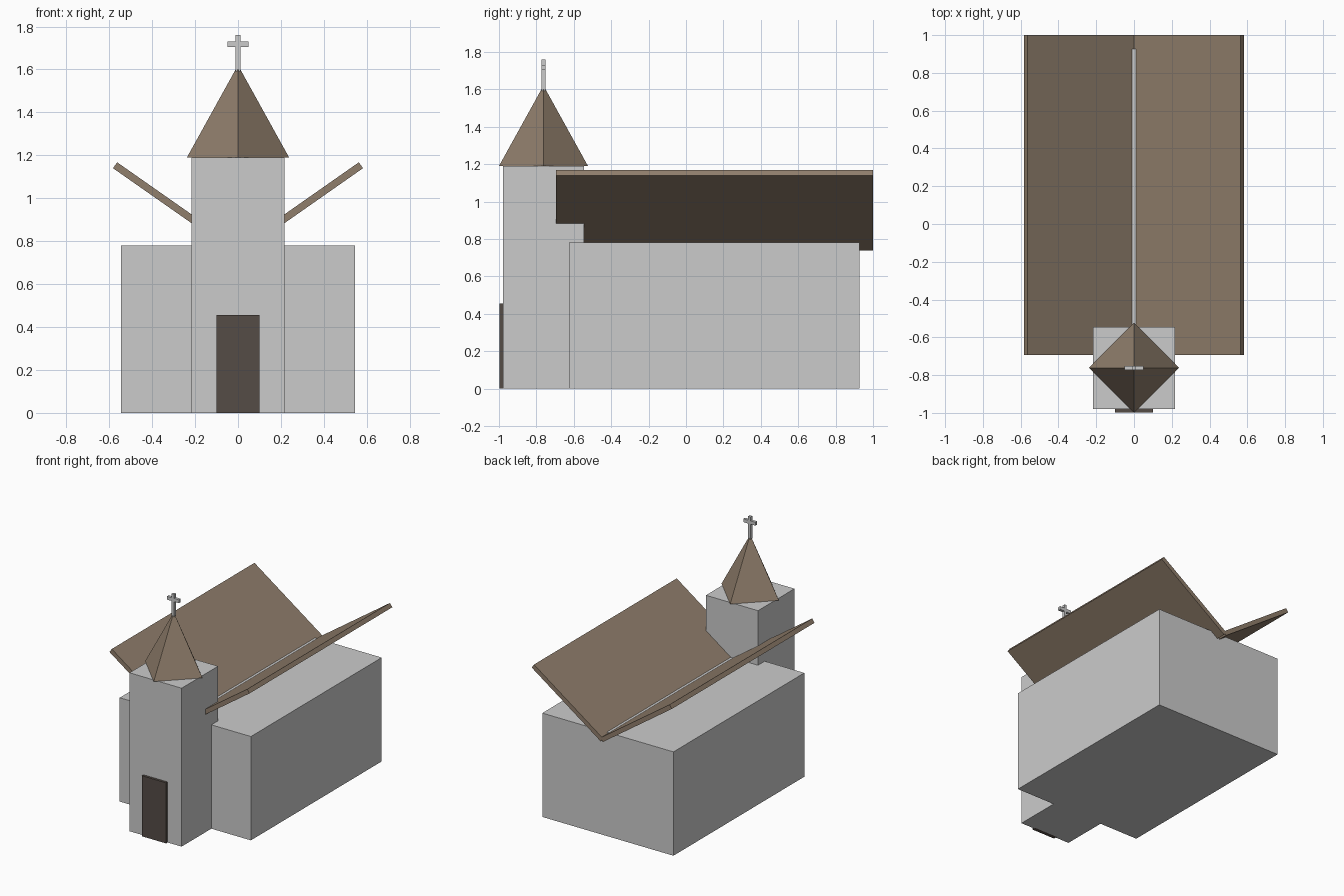
import bpy
from math import radians

if "Cube" in bpy.data.objects:
    bpy.data.objects.remove(bpy.data.objects["Cube"])


def material(name, rgb):
    m = bpy.data.materials.new(name)
    m.diffuse_color = (*rgb, 1)
    m.use_nodes = True
    m.node_tree.nodes["Principled BSDF"].inputs["Base Color"].default_value = m.diffuse_color
    return m


brown = material("roof_brown", (0.28, 0.21, 0.15))
dark = material("door_dark", (0.09, 0.072, 0.061))


def box(name, center, size, mat=None, tilt=0):
    bpy.ops.mesh.primitive_cube_add(size=1, location=center, rotation=(0, tilt, 0))
    ob = bpy.context.object
    ob.name = name
    ob.scale = size
    if mat:
        ob.data.materials.append(mat)
    return ob


TOWER_Y = -0.762

# Nave, tower and door
box("nave", (0, 0.151, 0.39), (1.09, 1.553, 0.78))
box("tower", (0, TOWER_Y, 0.595), (0.433, 0.433, 1.19))
box("door", (0, -0.982, 0.2275), (0.2, 0.03, 0.455), dark)

# Roof slabs rising outwards in a V
for side, label in ((-1, "left"), (1, "right")):
    box(f"roof_{label}", (side * 0.286, 0.153, 0.953), (0.70, 1.694, 0.0335),
        brown, -side * radians(35))

# Four-sided spire with its corners on the axes
bpy.ops.mesh.primitive_cone_add(vertices=4, radius1=0.238, radius2=0, depth=0.43,
                                location=(0, TOWER_Y, 1.19 + 0.215))
spire = bpy.context.object
spire.name = "spire"
spire.data.materials.append(brown)

# Cross
box("cross_post", (0, TOWER_Y, 1.675), (0.021, 0.021, 0.17))
box("cross_bar", (0, TOWER_Y, 1.718), (0.1, 0.021, 0.025))
